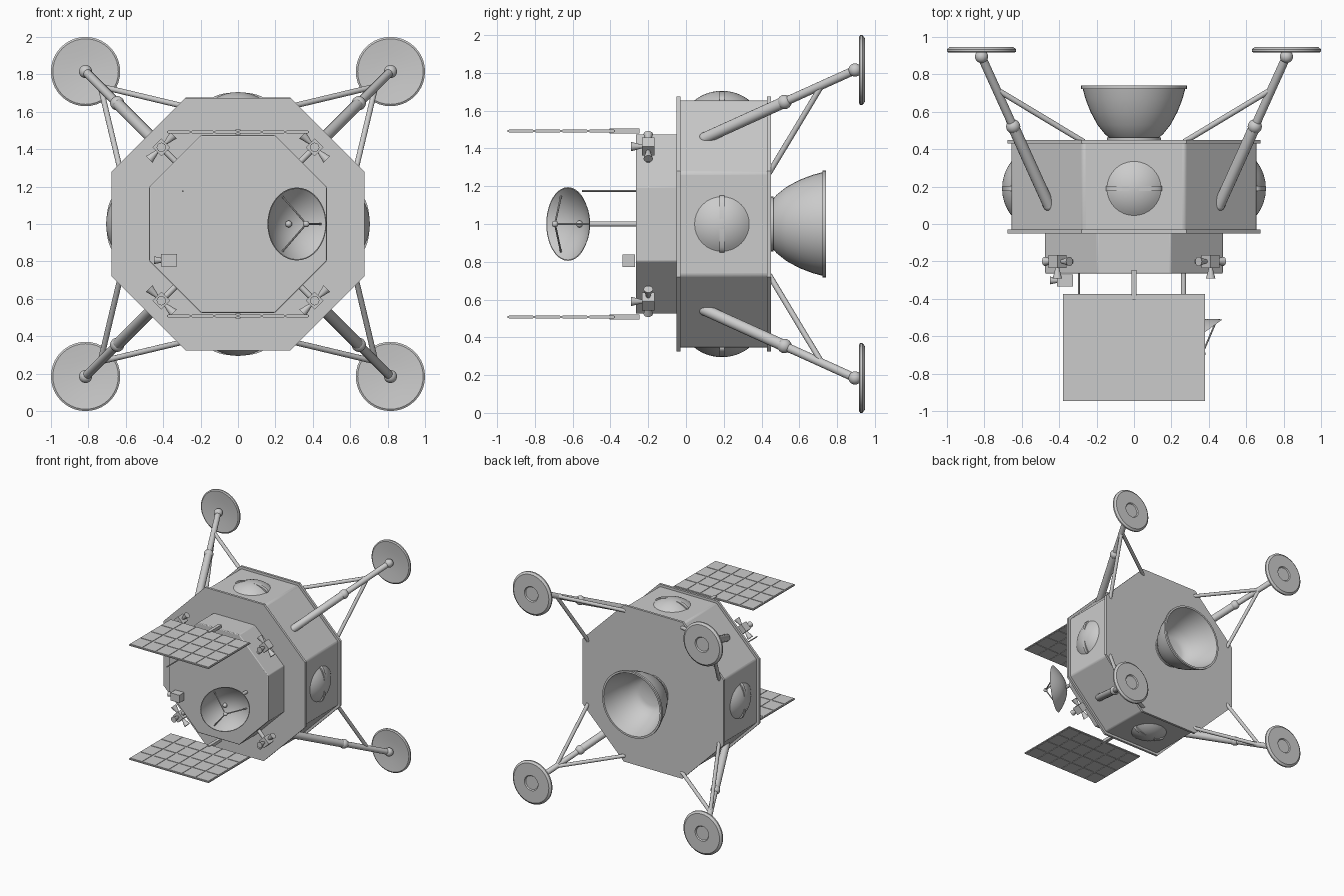
import bpy, bmesh, math
from mathutils import Matrix, Vector

if "Cube" in bpy.data.objects:
    bpy.data.objects.remove(bpy.data.objects["Cube"])

CZ = 1.0  # height of the craft's long axis
CORNERS = [("upper_left", 1, 1), ("upper_right", -1, 1),
           ("lower_left", 1, -1), ("lower_right", -1, -1)]

grey = bpy.data.materials.new("plain_grey")
grey.use_nodes = True
grey.diffuse_color = (0.6, 0.6, 0.6, 1)
grey.node_tree.nodes["Principled BSDF"].inputs["Base Color"].default_value = grey.diffuse_color


def finish(name, bm, sharp=35):
    """Clean the mesh, smooth all but the sharp edges and link the object."""
    bmesh.ops.remove_doubles(bm, verts=bm.verts, dist=0.0001)
    bmesh.ops.recalc_face_normals(bm, faces=bm.faces)
    for f in bm.faces:
        f.smooth = True
    for e in bm.edges:
        e.smooth = e.is_manifold and e.calc_face_angle(0) < math.radians(sharp)
    me = bpy.data.meshes.new(name)
    bm.to_mesh(me)
    bm.free()
    me.materials.append(grey)
    ob = bpy.data.objects.new(name, me)
    bpy.context.collection.objects.link(ob)
    return ob


def aim(origin, axis):
    """Matrix that sends +z to the given axis at the origin."""
    q = Vector((0, 0, 1)).rotation_difference(Vector(axis).normalized())
    return Matrix.Translation(origin) @ q.to_matrix().to_4x4()


def lathe(name, profile, matrix, segs=24, phase=0.0):
    """Spin a (radius, height) profile around z, then place it."""
    bm = bmesh.new()
    rings = []
    for r, h in profile:
        rings.append([bm.verts.new(matrix @ Vector((
            r * math.cos(phase + math.tau * i / segs),
            r * math.sin(phase + math.tau * i / segs), h))) for i in range(segs)])
    for a, b in zip(rings, rings[1:]):
        for i in range(segs):
            j = (i + 1) % segs
            bm.faces.new((a[i], a[j], b[j], b[i]))
    return finish(name, bm)


def rod(name, a, b, r, segs=16, r_end=None):
    a, b = Vector(a), Vector(b)
    n = (b - a).length
    r2 = r if r_end is None else r_end
    return lathe(name, [(0, 0), (r, 0), (r2, n), (0, n)], aim(a, b - a), segs)


def ball(name, centre, r):
    arc = [math.pi * k / 12 for k in range(13)]
    return lathe(name, [(r * math.sin(t), -r * math.cos(t)) for t in arc],
                 Matrix.Translation(centre))


def boxes(name, parts, rot=Matrix()):
    """One object made of several (centre, size) boxes."""
    bm = bmesh.new()
    for c, s in parts:
        bmesh.ops.create_cube(bm, size=1, matrix=Matrix.Translation(c) @ rot @ Matrix.Diagonal((*s, 1)))
    return finish(name, bm)


def octagon(name, apothem, y0, y1, bevel=0):
    r = apothem / math.cos(math.pi / 8)
    ob = lathe(name, [(0, y0), (r, y0), (r, y1), (0, y1)],
               aim((0, 0, CZ), (0, 1, 0)), 8, math.pi / 8)
    if bevel:
        mod = ob.modifiers.new("soft_corners", "BEVEL")
        mod.width, mod.segments = bevel, 3
        mod.limit_method, mod.angle_limit = "ANGLE", math.radians(30)
    return ob


# Eight-sided hull, end plates and cabin
octagon("hull", 0.655, -0.04, 0.44, 0.012)
octagon("front_plate", 0.675, -0.05, -0.03)
octagon("rear_plate", 0.675, 0.43, 0.45)
octagon("cabin", 0.475, -0.265, -0.04, 0.006)

# Domed tanks with a strap, on the four square sides
R = 0.235
for name, dx, dz in [("left", 1, 0), ("right", -1, 0), ("top", 0, 1), ("bottom", 0, -1)]:
    d = Vector((dx, 0, dz))
    t = Vector((-dz, 0, dx))
    spot = Vector((0, 0.19, CZ)) + d * 0.655
    tmax = math.asin(0.146 / R)
    cap = [(R * math.sin(tmax * k / 8), R * math.cos(tmax * k / 8) - R + 0.05) for k in range(9)]
    lathe(name + "_tank", cap + [(0.146, -0.02)], aim(spot, d), 32)
    frame = Matrix.Translation(spot) @ Matrix((d * 0.049, t * 0.15, (0, 0.013, 0))).transposed().to_4x4()
    lathe(name + "_tank_strap", [(0, -1), (1, -1), (1, 1), (0, 1)], frame, 32)

# Engine bell
along_y = aim((0, 0, CZ), (0, 1, 0))
lathe("engine_collar", [(0, 0.44), (0.145, 0.44), (0.145, 0.462), (0, 0.462)], along_y, 40)
lathe("engine_bell", [(0, 0.455), (0.125, 0.455), (0.155, 0.48), (0.195, 0.53), (0.233, 0.6),
                      (0.26, 0.67), (0.274, 0.722), (0.284, 0.722), (0.284, 0.74), (0.268, 0.74),
                      (0.25, 0.67), (0.222, 0.6), (0.184, 0.53), (0.145, 0.485), (0.11, 0.47),
                      (0, 0.466)], along_y, 40)

# Landing legs
for name, sx, sz in CORNERS:
    def at(x, y, z=None):
        return Vector((sx * x, y, CZ + sz * (x if z is None else z)))

    top, foot = at(0.455, 0.1), at(0.815, 0.895)
    knuckle, brace = top.lerp(foot, 0.53), top.lerp(foot, 0.78)
    rod(name + "_leg_upper", top, knuckle, 0.031)
    ball(name + "_leg_root", top, 0.031)
    ball(name + "_leg_knuckle", knuckle, 0.038)
    rod(name + "_leg_lower", knuckle, foot, 0.023)
    ball(name + "_ankle", foot, 0.035)
    rod(name + "_brace_a", brace, at(0.27, 0.44, 0.625), 0.015, 12)
    rod(name + "_brace_b", brace, at(0.625, 0.44, 0.27), 0.015, 12)
    lathe(name + "_foot_pad", [(0, 0.928), (0.09, 0.925), (0.175, 0.916), (0.185, 0.922),
                               (0.185, 0.934), (0.168, 0.947), (0.065, 0.947), (0.058, 0.938),
                               (0, 0.938)], aim(at(0.815, 0), (0, 1, 0)), 40)

    # Thruster block on a stalk at the same corner of the cabin
    c = at(0.41, -0.2)
    tangent = Vector((sx, 0, -sz)).normalized()
    boxes(name + "_thruster_block", [(c, (0.068, 0.068, 0.068))], Matrix.Rotation(math.pi / 4, 4, "Y"))
    rod(name + "_thruster_stalk", at(0.32, -0.2), c, 0.016, 12)
    for k, d in enumerate((tangent, -tangent, Vector((0, -1, 0)))):
        rod(f"{name}_thruster_nozzle_{k + 1}", c + d * 0.03, c + d * 0.092, 0.009, 16, 0.025)

# Solar panels: thin frame with raised cells, on a short arm
COLS, ROWS = 6, 4
W, D = 0.76, 0.57
for name, s in (("upper", 1), ("lower", -1)):
    z = CZ + s * 0.492
    boxes(name + "_panel_frame", [((0, -0.66, z), (W, D, 0.009))])
    pw, pd = W / COLS, D / ROWS
    cells = [((-W / 2 + pw * (i + 0.5), -0.66 - D / 2 + pd * (j + 0.5), z),
              (pw - 0.014, pd - 0.014, 0.016)) for i in range(COLS) for j in range(ROWS)]
    boxes(name + "_panel_cells", cells)
    boxes(name + "_panel_arm", [((0, -0.325, z), (0.028, 0.16, 0.026))])

# Dish antenna, turned toward the left
n = Vector((0.59, -0.81, 0)).normalized()
rim = Vector((0.315, -0.625, CZ))
place = aim(rim, n)
depth = 0.085
steps = [k / 8 for k in range(9)]
inner = [(0.19 * s, depth * (s * s - 1)) for s in steps]
outer = [(0.195 * s, depth * (s * s - 1) - 0.008 * (1 - s)) for s in steps]
lathe("dish", inner + outer[::-1], place, 40)
vertex, hub = rim - n * depth, rim + n * 0.085
rod("dish_boom", (0.265, -0.25, CZ), vertex + Vector((0, 0.01, 0)), 0.014)
ball("dish_center", vertex + n * 0.01, 0.018)
ball("dish_feed", hub, 0.017)
side = Vector((-n.y, n.x, 0))
for k in range(3):
    a = math.tau * k / 3
    foot = rim + (side * math.cos(a) + Vector((0, 0, math.sin(a)))) * 0.17 - n * 0.016
    rod(f"dish_feed_leg_{k + 1}", foot, hub, 0.005, 8)

# Whip antenna and camera
rod("whip_antenna", (-0.295, -0.25, 1.175), (-0.295, -0.55, 1.175), 0.005, 8)
boxes("camera_body", [((-0.368, -0.302, 0.806), (0.085, 0.066, 0.066))])
rod("camera_lens", (-0.405, -0.302, 0.806), (-0.45, -0.302, 0.806), 0.012, 16, 0.021)
